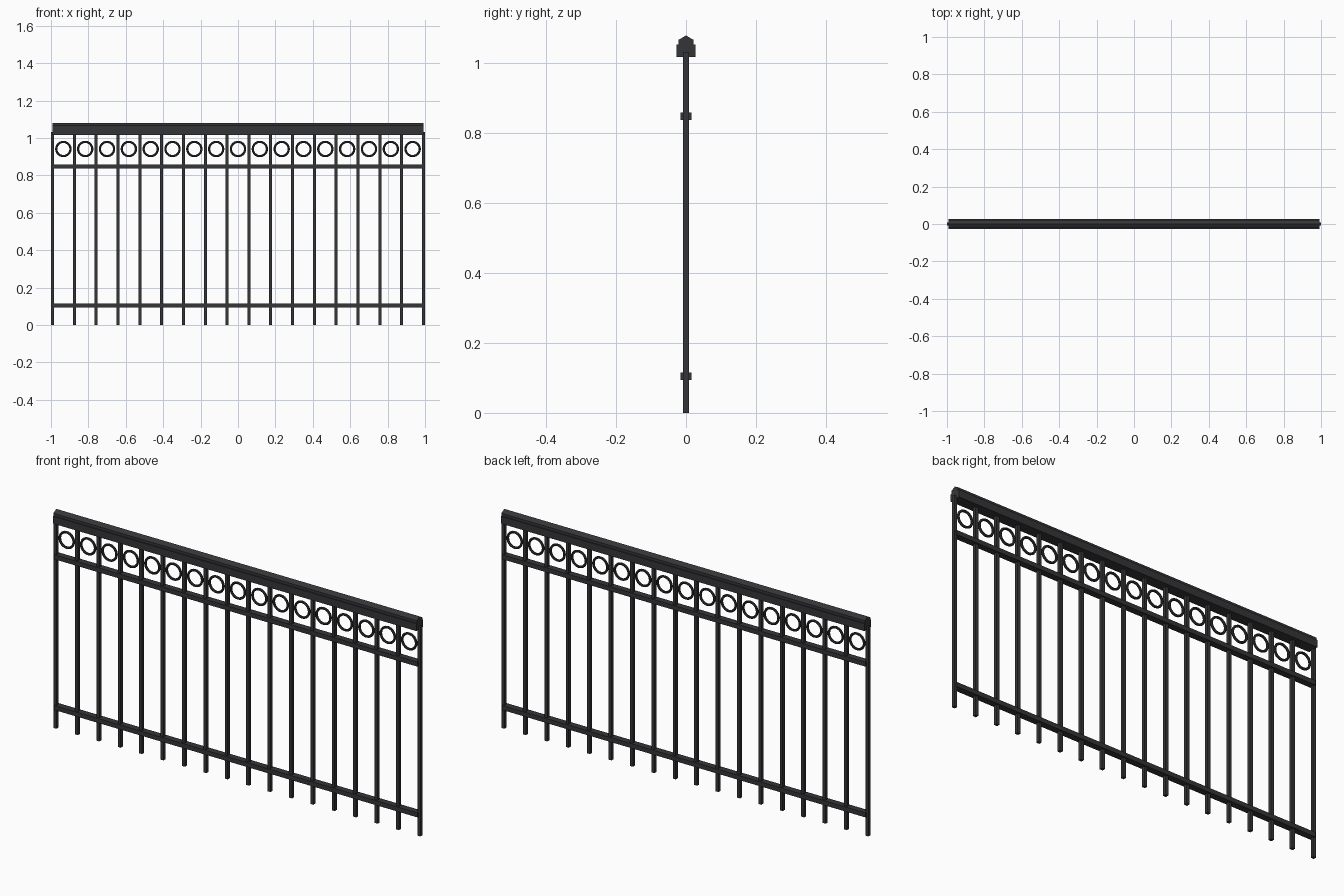
import bpy, bmesh
from mathutils import Matrix

if "Cube" in bpy.data.objects:
    bpy.data.objects.remove(bpy.data.objects["Cube"])

iron = bpy.data.materials.new("dark iron")
iron.diffuse_color = (0.036, 0.036, 0.040, 1)
iron.use_nodes = True
iron.node_tree.nodes["Principled BSDF"].inputs["Base Color"].default_value = iron.diffuse_color

COUNT = 18
HALF = 0.992                       # centre of the end balusters
STEP = 2 * HALF / (COUNT - 1)


def finish(bm, name):
    bmesh.ops.recalc_face_normals(bm, faces=bm.faces)
    me = bpy.data.meshes.new(name)
    bm.to_mesh(me)
    bm.free()
    me.materials.append(iron)
    ob = bpy.data.objects.new(name, me)
    bpy.context.collection.objects.link(ob)
    return ob


def box(bm, x0, x1, y0, y1, z0, z1):
    m = Matrix.Translation(((x0 + x1) / 2, (y0 + y1) / 2, (z0 + z1) / 2)) @ \
        Matrix.Diagonal((x1 - x0, y1 - y0, z1 - z0, 1))
    bmesh.ops.create_cube(bm, size=1, matrix=m)


# Square balusters
bm = bmesh.new()
for i in range(COUNT):
    x = -HALF + i * STEP
    box(bm, x - 0.008, x + 0.008, -0.008, 0.008, 0, 1.032)
finish(bm, "balusters")

# Lower and upper cross rails
for name, z in (("lower_rail", 0.105), ("upper_rail", 0.848)):
    bm = bmesh.new()
    box(bm, -0.991, 0.991, -0.016, 0.016, z - 0.011, z + 0.011)
    finish(bm, name)

# Handrail: stepped profile with a shallow ridge, extruded along x
half = [(0.027, 1.017), (0.027, 1.053), (0.022, 1.053), (0.022, 1.066)]
profile = half + [(0, 1.079)] + [(-y, z) for y, z in reversed(half)]
bm = bmesh.new()
face = bm.faces.new([bm.verts.new((-0.991, y, z)) for y, z in profile])
ext = bmesh.ops.extrude_face_region(bm, geom=[face], use_keep_orig=True)
verts = [g for g in ext["geom"] if isinstance(g, bmesh.types.BMVert)]
bmesh.ops.translate(bm, verts=verts, vec=(1.982, 0, 0))
finish(bm, "handrail")

# Decorative rings between the balusters
for i in range(COUNT - 1):
    bpy.ops.mesh.primitive_torus_add(
        major_segments=24, minor_segments=8, major_radius=0.038, minor_radius=0.006,
        location=(-HALF + (i + 0.5) * STEP, 0, 0.941), rotation=(1.5707963, 0, 0))
    ring = bpy.context.object
    ring.name = "ring_%02d" % (i + 1)
    ring.data.materials.append(iron)
    bpy.ops.object.shade_smooth_by_angle()
